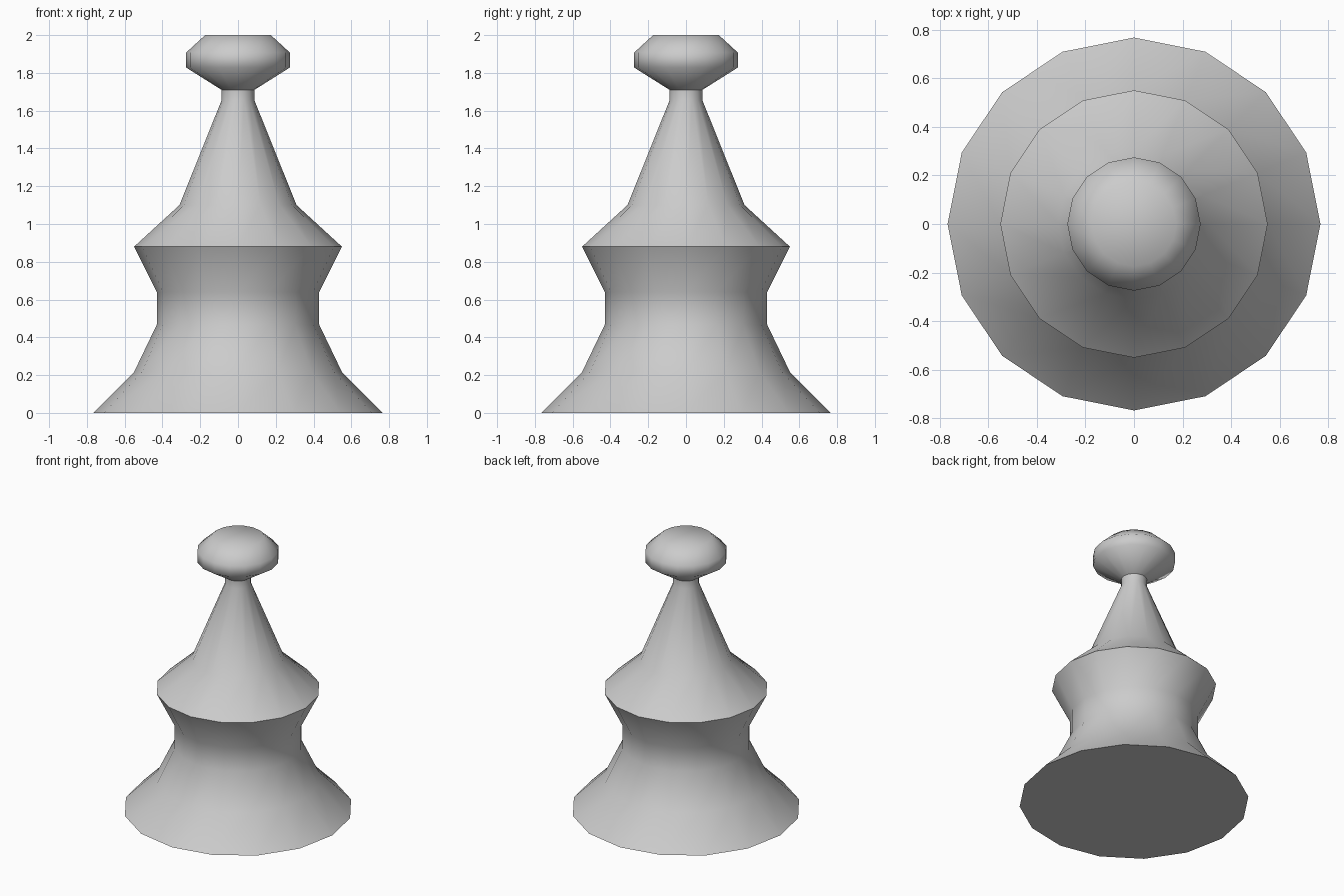
import bpy, bmesh, math

if "Cube" in bpy.data.objects:
    bpy.data.objects.remove(bpy.data.objects["Cube"])

SIDES = 16


def lathe(name, profile, cap_bottom=False, cap_top=False):
    """Spin a (radius, height) profile around z into a smooth-shaded part."""
    bm = bmesh.new()
    rings = []
    for r, z in profile:
        rings.append([bm.verts.new((r * math.cos(2 * math.pi * i / SIDES),
                                    r * math.sin(2 * math.pi * i / SIDES), z))
                      for i in range(SIDES)])
    for low, high in zip(rings, rings[1:]):
        for i in range(SIDES):
            j = (i + 1) % SIDES
            bm.faces.new((low[i], low[j], high[j], high[i]))
    if cap_bottom:
        bm.faces.new(rings[0][::-1])
    if cap_top:
        bm.faces.new(rings[-1])
    mesh = bpy.data.meshes.new(name)
    bm.to_mesh(mesh)
    bm.free()
    obj = bpy.data.objects.new(name, mesh)
    bpy.context.collection.objects.link(obj)
    bpy.ops.object.select_all(action='DESELECT')
    obj.select_set(True)
    bpy.context.view_layer.objects.active = obj
    bpy.ops.object.shade_smooth_by_angle(angle=math.radians(60))
    return obj


# Flared foot, waist, collar ridge, tapering spire and neck
lathe("body", [(0.767, 0), (0.55, 0.217), (0.43, 0.467), (0.43, 0.64),
               (0.55, 0.88), (0.31, 1.1), (0.087, 1.655), (0.087, 1.71)],
      cap_bottom=True)

# Faceted knob on the neck, its lower rim meeting the neck in a crease
lathe("knob", [(0.087, 1.71), (0.274, 1.828), (0.274, 1.908), (0.174, 2.0)],
      cap_top=True)
